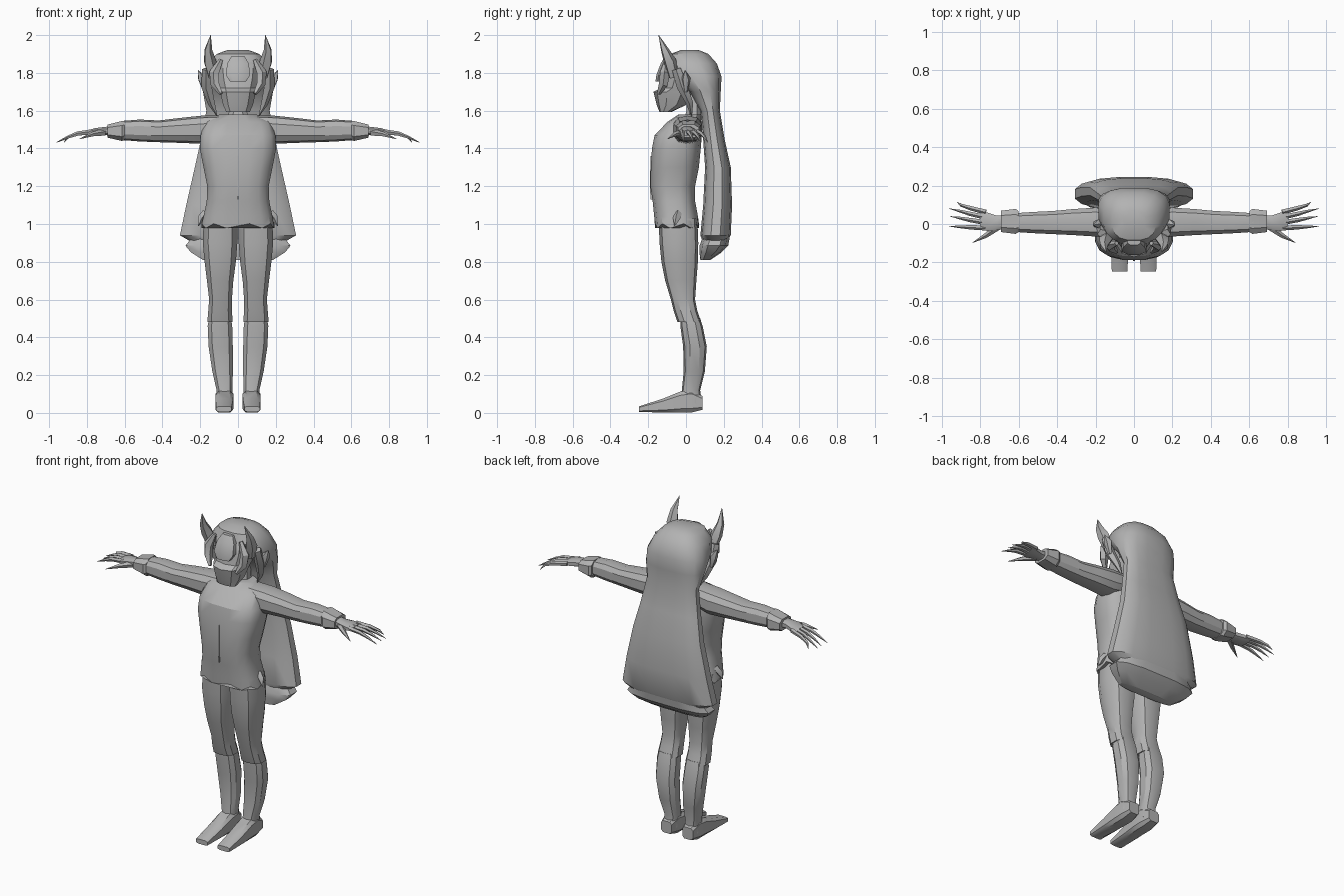
import bpy, bmesh, math
from mathutils import Vector

grey = bpy.data.materials.new("plain grey")
grey.diffuse_color = (0.45, 0.45, 0.45, 1)


def finish(name, rings, mirror, angle=32):
    """Skin a list of equal-length point rings and cap both ends."""
    bm = bmesh.new()
    vs = [[bm.verts.new(p) for p in r] for r in rings]
    n = len(vs[0])
    for a, b in zip(vs, vs[1:]):
        for i in range(n):
            j = (i + 1) % n
            bm.faces.new((a[i], a[j], b[j], b[i]))
    bm.faces.new(vs[0])
    bm.faces.new(vs[-1])
    bmesh.ops.recalc_face_normals(bm, faces=bm.faces)
    me = bpy.data.meshes.new(name)
    bm.to_mesh(me)
    bm.free()
    me.materials.append(grey)
    ob = bpy.data.objects.new(name, me)
    bpy.context.collection.objects.link(ob)
    bpy.ops.object.select_all(action='DESELECT')
    ob.select_set(True)
    bpy.context.view_layer.objects.active = ob
    bpy.ops.object.shade_smooth_by_angle(angle=math.radians(angle))
    if mirror:
        m = ob.modifiers.new("mirror", 'MIRROR')
        m.use_mirror_merge = False
    return ob


def loft(name, axis, sections, n=12, power=2.6, mirror=False, zigzag=0):
    """sections: (position on axis, a0, a1, b0, b1); a, b are the other two axes."""
    rings = []
    for k, (t, a0, a1, b0, b1) in enumerate(sections):
        ring = []
        for i in range(n):
            ang = 2 * math.pi * (i + 0.5) / n
            c, s = math.cos(ang), math.sin(ang)
            c = math.copysign(abs(c) ** (2 / power), c)
            s = math.copysign(abs(s) ** (2 / power), s)
            a = (a0 + a1) / 2 + c * (a1 - a0) / 2
            b = (b0 + b1) / 2 + s * (b1 - b0) / 2
            tt = t + (zigzag * (-1) ** i if k == 0 else 0)
            ring.append({'x': (tt, a, b), 'y': (a, tt, b), 'z': (a, b, tt)}[axis])
        rings.append(ring)
    return finish(name, rings, mirror)


def sym(rows):
    """(z, half width, front y, back y) -> loft sections."""
    return [(z, -w, w, f, b) for z, w, f, b in rows]


def spike(name, pts, radii, n=5, mirror=True):
    """Tapered tube through points."""
    pts = [Vector(p) for p in pts]
    rings = []
    for i, p in enumerate(pts):
        d = (pts[min(i + 1, len(pts) - 1)] - pts[max(i - 1, 0)]).normalized()
        u = d.cross(Vector((0.1, 1, 0.1))).normalized()
        v = d.cross(u)
        rings.append([p + radii[i] * (u * math.cos(2 * math.pi * k / n) +
                                      v * math.sin(2 * math.pi * k / n)) for k in range(n)])
    return finish(name, rings, mirror)


# Jacket with ragged hem
loft("jacket", 'z', sym([
    (0.99, 0.195, -0.165, 0.07), (1.04, 0.185, -0.17, 0.065), (1.12, 0.168, -0.178, 0.05),
    (1.2, 0.165, -0.19, 0.05), (1.3, 0.185, -0.188, 0.07), (1.4, 0.205, -0.182, 0.08),
    (1.47, 0.2, -0.168, 0.085), (1.54, 0.18, -0.1, 0.08), (1.58, 0.1, -0.04, 0.08)]),
    n=16, power=2.8, zigzag=0.012)
spike("hem_point", [(0.17, -0.04, 1.06), (0.195, -0.05, 1.03), (0.21, -0.06, 0.99)],
      [0.02, 0.02, 0.002], 4)
# Jacket front fastening
loft("front_fastening", 'z', [(1.13, -0.002, 0.002, -0.19, -0.17), (1.2, -0.006, 0.006, -0.194, -0.17),
                              (1.36, -0.002, 0.002, -0.19, -0.17)], n=4)

# Legs, boots and feet
loft("trouser_leg", 'z', [
    (1.03, 0.0, 0.185, -0.145, 0.06), (0.9, 0.0, 0.19, -0.14, 0.065), (0.8, 0.008, 0.18, -0.13, 0.063),
    (0.7, 0.022, 0.167, -0.11, 0.055), (0.6, 0.03, 0.155, -0.08, 0.048),
    (0.54, 0.03, 0.16, -0.065, 0.06), (0.48, 0.025, 0.165, -0.045, 0.08)], n=10, mirror=True)
loft("boot_shaft", 'z', [
    (0.5, 0.035, 0.155, -0.03, 0.075), (0.46, 0.028, 0.163, -0.03, 0.088),
    (0.35, 0.025, 0.158, -0.015, 0.11), (0.22, 0.025, 0.138, -0.012, 0.1),
    (0.12, 0.028, 0.115, -0.022, 0.075), (0.05, 0.025, 0.118, -0.03, 0.085)], n=10, mirror=True)
loft("foot", 'y', [
    (0.088, 0.035, 0.11, 0.015, 0.09), (0.03, 0.022, 0.12, 0.0, 0.125), (-0.03, 0.022, 0.12, 0.0, 0.115),
    (-0.12, 0.026, 0.12, 0.0, 0.078), (-0.248, 0.033, 0.117, 0.005, 0.035)],
    n=8, power=4, mirror=True)

# Arms, cuffs and hands
loft("sleeve", 'x', [
    (0.1, -0.07, 0.08, 1.45, 1.575), (0.2, -0.068, 0.088, 1.425, 1.573), (0.32, -0.06, 0.08, 1.43, 1.56),
    (0.42, -0.055, 0.07, 1.433, 1.548), (0.52, -0.05, 0.065, 1.437, 1.553),
    (0.62, -0.043, 0.058, 1.445, 1.545)], n=10, mirror=True)
loft("cuff", 'x', [
    (0.6, -0.045, 0.07, 1.44, 1.55), (0.615, -0.055, 0.082, 1.437, 1.548),
    (0.69, -0.045, 0.072, 1.455, 1.528)], n=8, power=3, mirror=True)
loft("palm", 'x', [
    (0.66, -0.03, 0.05, 1.465, 1.52), (0.71, -0.033, 0.045, 1.47, 1.515),
    (0.76, -0.04, 0.062, 1.467, 1.508), (0.8, -0.03, 0.068, 1.468, 1.495)], n=8, mirror=True)
for i, (y0, y1, tip) in enumerate([(0.062, 0.115, 0.92), (0.035, 0.08, 0.96),
                                   (0.008, 0.04, 0.955), (-0.02, -0.012, 0.96)]):
    spike(f"finger_{i + 1}", [(0.77, y0, 1.488), (0.85, y0 * 0.6 + y1 * 0.4, 1.478),
                              (0.9, y0 * 0.3 + y1 * 0.7, 1.46), (tip, y1, 1.433)],
          [0.014, 0.012, 0.008, 0.001])
spike("thumb", [(0.71, -0.015, 1.485), (0.77, -0.06, 1.475), (0.84, -0.098, 1.45)],
      [0.02, 0.013, 0.001])

# Neck and masked face
loft("neck", 'z', sym([(1.52, 0.065, -0.02, 0.085), (1.6, 0.05, 0.0, 0.08), (1.7, 0.05, 0.0, 0.08)]), n=8)
loft("face", 'z', sym([
    (1.592, 0.065, -0.14, -0.08), (1.63, 0.082, -0.155, 0.0), (1.7, 0.1, -0.172, 0.05),
    (1.72, 0.105, -0.135, 0.06), (1.77, 0.12, -0.125, 0.08), (1.84, 0.13, -0.115, 0.1),
    (1.9, 0.08, -0.08, 0.05)]), n=10, power=2.3)
# Forehead plate overhanging the visor gap
loft("forehead_plate", 'z', sym([
    (1.755, 0.045, -0.163, -0.11), (1.79, 0.068, -0.158, -0.1), (1.85, 0.06, -0.135, -0.08),
    (1.89, 0.035, -0.11, -0.07)]), n=8, power=3)
spike("mask_side", [(0.09, -0.1, 1.87), (0.125, -0.11, 1.8), (0.12, -0.12, 1.74), (0.09, -0.145, 1.69)],
      [0.012, 0.028, 0.025, 0.01])
spike("horn", [(0.13, -0.065, 1.78), (0.15, -0.085, 1.86), (0.158, -0.112, 1.92), (0.145, -0.145, 2.0)],
      [0.03, 0.035, 0.022, 0.001])
spike("ear", [(0.175, 0.0, 1.7), (0.19, 0.0, 1.77), (0.212, -0.005, 1.815)], [0.01, 0.025, 0.001])
spike("side_lock", [(0.165, -0.05, 1.82), (0.165, -0.02, 1.73), (0.14, 0.02, 1.64), (0.11, 0.03, 1.57)],
      [0.025, 0.03, 0.02, 0.002])

# Long hair flaring to the thighs, with a curled end underneath
loft("long_hair", 'z', sym([
    (1.92, 0.06, -0.03, 0.07), (1.9, 0.115, -0.085, 0.12), (1.85, 0.16, -0.1, 0.165),
    (1.78, 0.188, -0.06, 0.19), (1.7, 0.188, 0.02, 0.185), (1.6, 0.17, 0.075, 0.18),
    (1.45, 0.198, 0.09, 0.205), (1.3, 0.232, 0.1, 0.238), (1.1, 0.278, 0.09, 0.245),
    (0.94, 0.312, 0.075, 0.238), (0.9, 0.24, 0.09, 0.215)]), n=16, power=2.7)
loft("hair_curl", 'z', sym([
    (0.94, 0.24, 0.09, 0.235), (0.885, 0.285, 0.07, 0.225), (0.85, 0.255, 0.07, 0.19),
    (0.81, 0.19, 0.075, 0.13)]), n=12, power=3)
